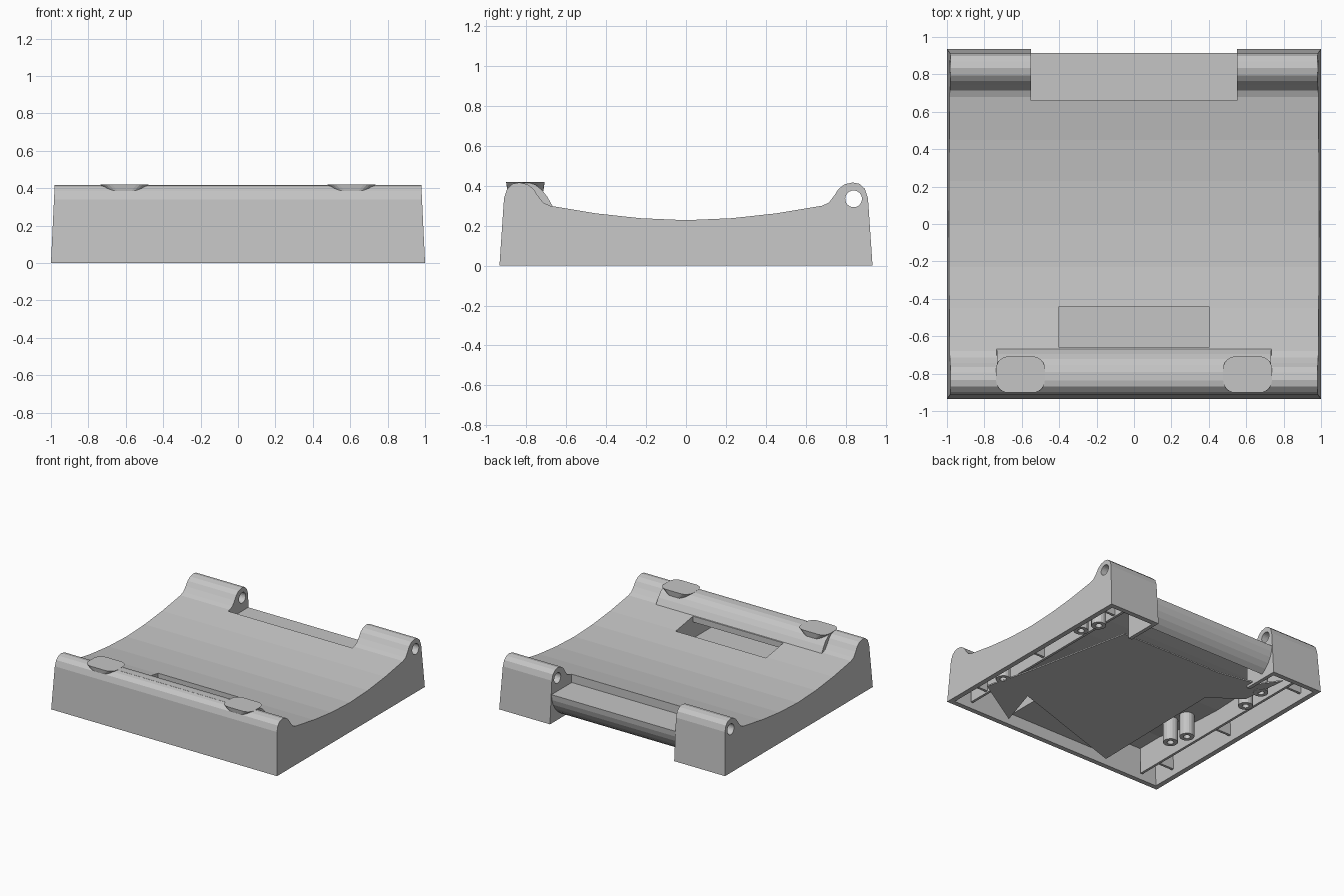
import bpy, bmesh, math

cube = bpy.data.objects.get("Cube")
if cube:
    bpy.data.objects.remove(cube)

grey = bpy.data.materials.new("plain_grey")
grey.use_nodes = True
tint = (0.56, 0.56, 0.56, 1)
grey.diffuse_color = tint
grey.node_tree.nodes["Principled BSDF"].inputs["Base Color"].default_value = tint


def finish(name, bm):
    bmesh.ops.recalc_face_normals(bm, faces=bm.faces)
    mesh = bpy.data.meshes.new(name)
    bm.to_mesh(mesh)
    bm.free()
    mesh.materials.append(grey)
    obj = bpy.data.objects.new(name, mesh)
    bpy.context.collection.objects.link(obj)
    return obj


def loft(name, rings):
    bm = bmesh.new()
    loops = [[bm.verts.new(p) for p in ring] for ring in rings]
    for a, b in zip(loops, loops[1:]):
        for i in range(len(a)):
            j = (i + 1) % len(a)
            bm.faces.new((a[i], a[j], b[j], b[i]))
    bm.faces.new(loops[0])
    bm.faces.new(loops[-1])
    return finish(name, bm)


def extrude_x(name, profile, half, taper=0.0):
    """Sweep a (y, z) profile across x, narrowing with height."""
    return loft(name, [[(s * (half - taper * z), y, z) for y, z in profile]
                       for s in (-1, 1)])


def box(name, x0, x1, y0, y1, z0, z1):
    return loft(name, [[(x0, y0, z), (x1, y0, z), (x1, y1, z), (x0, y1, z)]
                       for z in (z0, z1)])


def cut(target, cutters):
    for c in cutters:
        mod = target.modifiers.new("cut", "BOOLEAN")
        mod.operation = "DIFFERENCE"
        mod.solver = "EXACT"
        mod.object = c
    bpy.context.view_layer.update()
    graph = bpy.context.evaluated_depsgraph_get()
    mesh = bpy.data.meshes.new_from_object(target.evaluated_get(graph))
    target.modifiers.clear()
    target.data = mesh
    for c in cutters:
        bpy.data.objects.remove(c)


def mirrored(half):
    return [(-y, z) for y, z in reversed(half) if y > 0] + half


def circle(x, y, r, z):
    return [(x + r * math.cos(math.tau * i / 16),
             y + r * math.sin(math.tau * i / 16), z) for i in range(16)]


# Cradle shell: dished deck between two rounded ridges, hollow underneath
outer = mirrored([(0, .228), (.23, .238), (.45, .262), (.68, .30), (.715, .315),
                  (.742, .35), (.765, .385), (.795, .408), (.835, .417),
                  (.87, .41), (.897, .385), (.912, .34), (.935, 0)])
inner = mirrored([(0, .185), (.23, .195), (.45, .215), (.66, .25),
                  (.885, .25), (.9, -.1)])
shell = extrude_x("cradle_shell", outer, 1.0, .048)

bm = bmesh.new()
bmesh.ops.create_cone(bm, cap_ends=True, segments=24, radius1=.042,
                      radius2=.042, depth=3)
for v in bm.verts:
    x, y, z = v.co
    v.co = (z, y + .84, x + .335)
pin_hole = finish("pin_hole_cutter", bm)
cut(shell, [
    extrude_x("cavity_cutter", inner, .96, .048),
    box("notch_cutter", -.55, .55, .66, 1.2, -.2, .8),
    box("pocket_cutter", -.4, .4, -.66, -.44, -.1, .6),
    pin_hole,
])


# Thin shelf between the rear lugs, rolling under at its outer edge
def roll(inset):
    angles = [math.pi / 2 * i / 8 for i in range(6)]
    return [(.66 + (.255 - inset) * math.cos(t),
             .23 - inset - (.23 - inset * 2) * math.sin(t)) for t in angles]


extrude_x("rear_shelf", [(.63, .23)] + roll(0) + roll(.03)[::-1] + [(.63, .2)], .55)

# Step from the deck down to the shelf, and the inner sides of the lugs
extrude_x("shelf_step", [(.63, .2), (.66, .2), (.66, .295), (.63, .27)], .57)
for side, s in (("right", -1), ("left", 1)):
    box(side + "_lug_wall", *sorted((s * .55, s * .58)), .63, .912, 0, .27)

# Front bar, wider than the ridge behind it
extrude_x("front_bar", [(-.84, .417), (-.79, .416), (-.755, .406), (-.722, .38),
                        (-.695, .345), (-.665, .292), (-.70, .27), (-.84, .27)],
          .74, .02)

# Pocket tray under the deck opening, reaching forward beneath the bar
box("pocket_floor", -.42, .42, -.89, -.42, .09, .12)
box("pocket_wall_rear", -.42, .42, -.44, -.42, .1, .25)
for side, s in (("right", -1), ("left", 1)):
    box("pocket_wall_" + side, *sorted((s * .4, s * .42)), -.89, -.44, .1, .25)


def rounded_rect(cx, cy, hx, hy, r, z):
    ring = []
    for q, (sx, sy) in enumerate(((1, 1), (-1, 1), (-1, -1), (1, -1))):
        for i in range(7):
            t = math.pi / 2 * (q + i / 6)
            ring.append((cx + sx * (hx - r) + r * math.cos(t),
                         cy + sy * (hy - r) + r * math.sin(t), z))
    return ring


# Flat grip pads, flared sideways
for side, s in (("right", -1), ("left", 1)):
    pad = [(.085, .09, .055, .375), (.13, .097, .065, .42)]
    loft(side + "_grip_pad", [rounded_rect(s * .607, -.805, *p) for p in pad])

# Stiffening ribs, gussets and screw posts inside
rib = mirrored([(0, .2), (.45, .23), (.66, .262), (.88, .262), (.88, .04)])
posts = {"right": [(-.65, -.36), (-.69, -.22), (-.73, .4), (-.69, .62)],
         "left": [(.88, -.44), (.9, .47), (.85, .61)]}
for side, s in (("right", -1), ("left", 1)):
    extrude_x(side + "_inner_rib", rib, .01).location.x = s * .81
    for n, (y, top) in enumerate(((-.7, .255), (-.05, .2), (.75, .255))):
        box(f"{side}_gusset_{n + 1}", *sorted((s * .82, s * .96)),
            y - .01, y + .01, .05, top)
    for n, (x, y) in enumerate(posts[side]):
        tube = ((.055, .2), (.055, .015), (.025, .015), (.025, .12))
        loft(f"{side}_screw_post_{n + 1}", [circle(x, y, r, z) for r, z in tube])

# Irregular flat cover across the underside
cover = [(.9, -.6), (.47, -.865), (.58, -.52), (-.45, -.855), (-.43, .3),
         (-.67, .47), (-.71, .85), (-.6, .7), (-.27, .64), (.62, .63), (.8, -.22)]
loft("base_cover", [[(x, y, z) for x, y in cover] for z in (.02, .03)])
